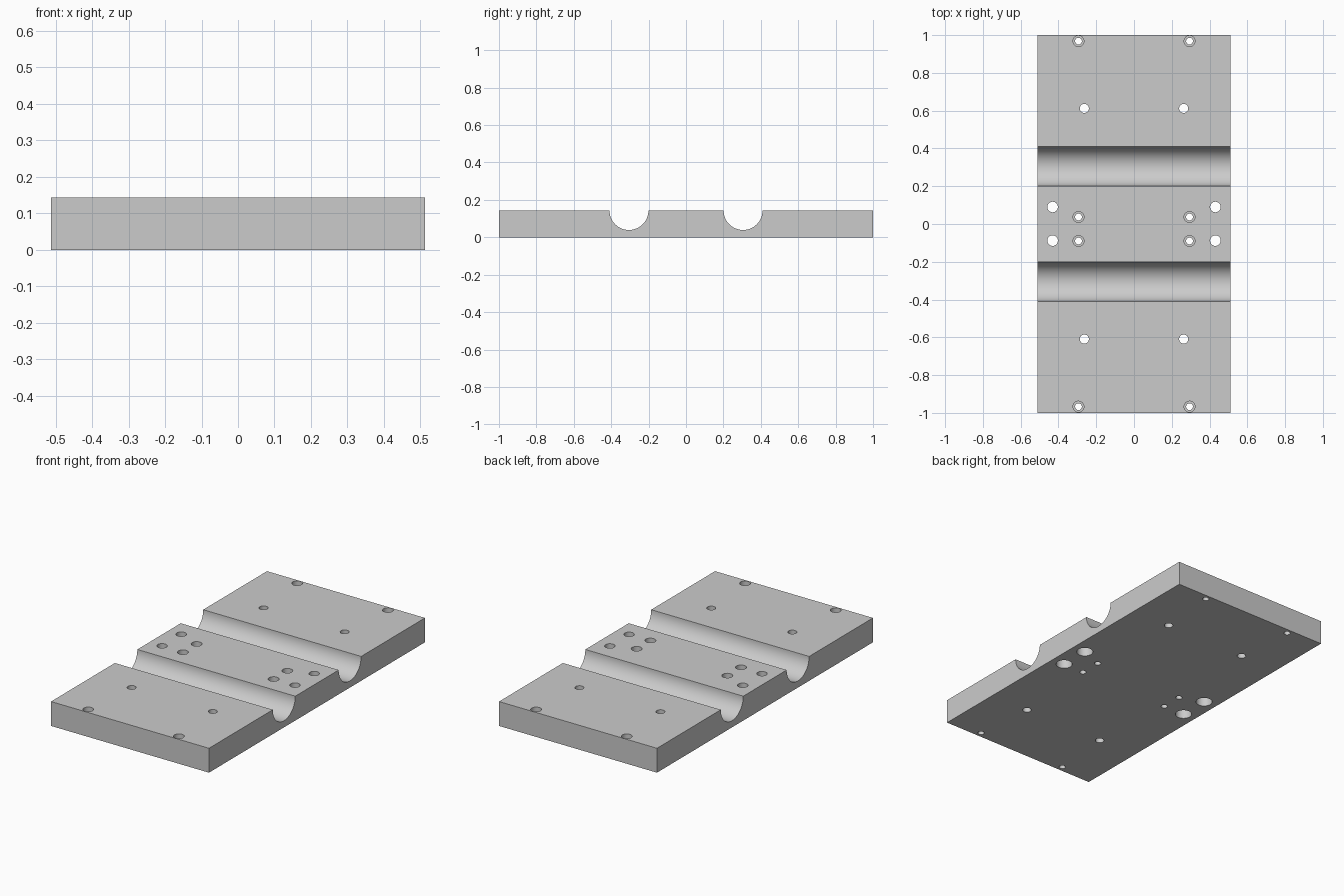
import bpy, bmesh, math
from mathutils import Matrix

if "Cube" in bpy.data.objects:
    bpy.data.objects.remove(bpy.data.objects["Cube"])

HALF_W, HALF_L, THICK = 0.512, 1.0, 0.143
GROOVE_Y, GROOVE_R = 0.305, 0.104
STEP = 0.07        # height at which stepped holes change radius
SIDES = 32


def make_object(name, bm):
    bmesh.ops.recalc_face_normals(bm, faces=bm.faces)
    mesh = bpy.data.meshes.new(name)
    bm.to_mesh(mesh)
    bm.free()
    obj = bpy.data.objects.new(name, mesh)
    bpy.context.collection.objects.link(obj)
    return obj


def add_hole(bm, x, y, r_low, r_high):
    """Add a closed, optionally stepped, round cutter through the plate."""
    levels = [(r_low, -0.05), (r_low, STEP), (r_high, STEP), (r_high, THICK + 0.05)]
    if r_low == r_high:
        levels = [levels[0], levels[-1]]
    rings = []
    for r, z in levels:
        ring = bmesh.ops.create_circle(bm, segments=SIDES, radius=r,
                                       matrix=Matrix.Translation((x, y, z)))
        rings.append(ring["verts"])
    for a, b in zip(rings, rings[1:]):
        for i in range(SIDES):
            j = (i + 1) % SIDES
            bm.faces.new((a[i], a[j], b[j], b[i]))
    bm.faces.new(rings[0])
    bm.faces.new(rings[-1])


# Plate: side profile with two round grooves, extruded across the width
profile = [(-HALF_L, 0), (HALF_L, 0), (HALF_L, THICK)]
for centre in (GROOVE_Y, -GROOVE_Y):
    for i in range(SIDES + 1):
        a = math.pi * i / SIDES
        profile.append((centre + GROOVE_R * math.cos(a), THICK - GROOVE_R * math.sin(a)))
profile.append((-HALF_L, THICK))

bm = bmesh.new()
face = bm.faces.new([bm.verts.new((-HALF_W, y, z)) for y, z in profile])
extruded = bmesh.ops.extrude_face_region(bm, geom=[face])["geom"]
bmesh.ops.translate(bm, vec=(2 * HALF_W, 0, 0),
                    verts=[v for v in extruded if isinstance(v, bmesh.types.BMVert)])
plate = make_object("grooved_plate", bm)

# Hole cutters, mirrored left and right
bm = bmesh.new()
for side in (-1, 1):
    for y in (0.968, 0.037, -0.09, -0.967):      # screw holes, wide at the top
        add_hole(bm, side * 0.294, y, 0.018, 0.029)
    for y in (0.612, -0.609):                    # plain holes
        add_hole(bm, side * 0.263, y, 0.024, 0.024)
    for y in (0.09, -0.088):                     # bolt holes, wide underneath
        add_hole(bm, side * 0.431, y, 0.045, 0.028)
cutter = make_object("hole_cutter", bm)
cutter.hide_render = True

# Cut the holes
cut = plate.modifiers.new("holes", "BOOLEAN")
cut.operation = "DIFFERENCE"
cut.solver = "EXACT"
cut.object = cutter
bpy.ops.object.select_all(action="DESELECT")
plate.select_set(True)
bpy.context.view_layer.objects.active = plate
bpy.ops.object.modifier_apply(modifier=cut.name)
bpy.data.objects.remove(cutter)

# Plain grey finish
grey = bpy.data.materials.new("light_grey")
grey.use_nodes = True
colour = (0.6, 0.6, 0.6, 1)
grey.diffuse_color = colour
grey.node_tree.nodes["Principled BSDF"].inputs["Base Color"].default_value = colour
plate.data.materials.clear()
plate.data.materials.append(grey)
bpy.ops.object.shade_smooth_by_angle(angle=math.radians(30))
